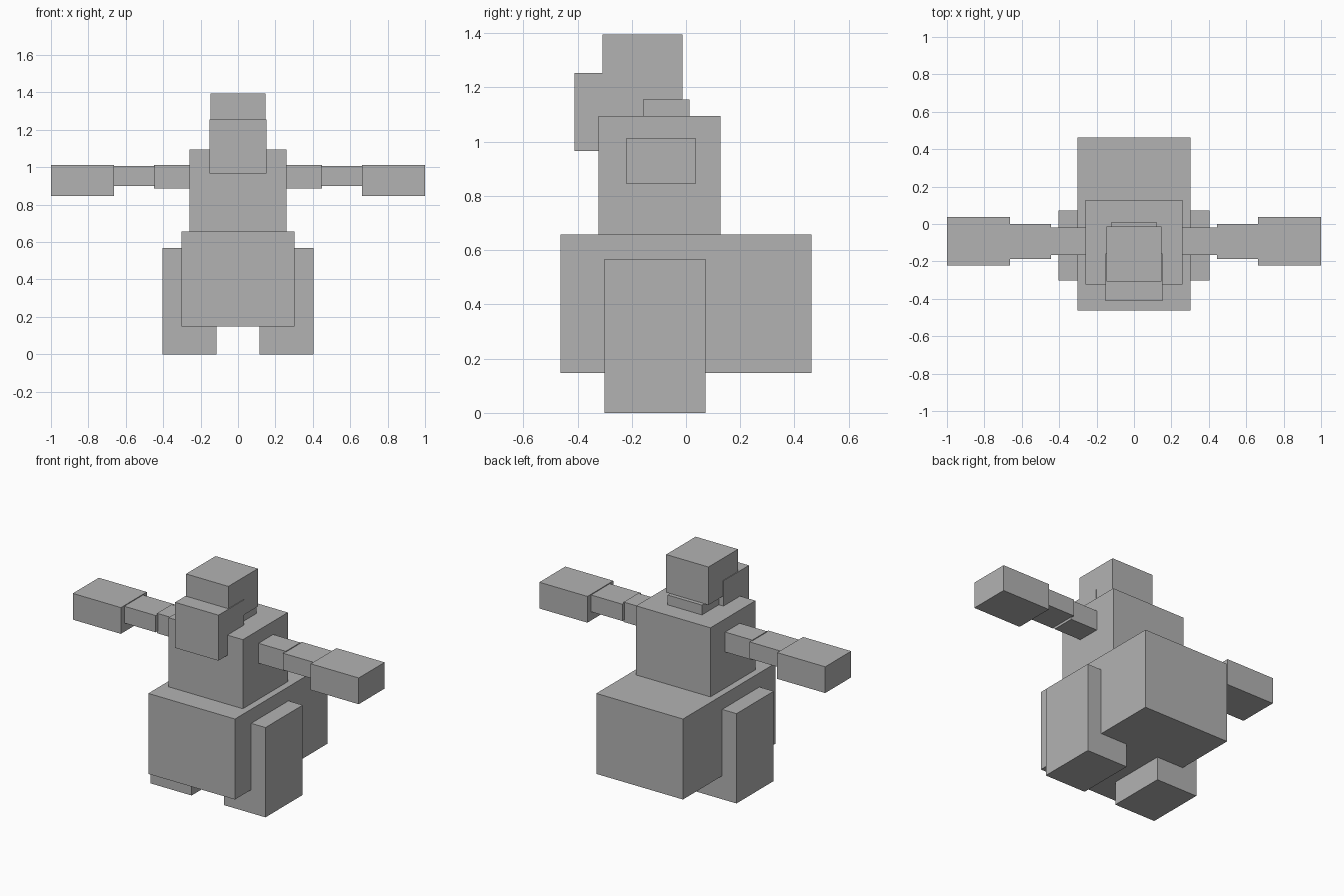
import bpy
from mathutils import Matrix, Vector

cube = bpy.data.objects.get("Cube")
if cube:
    bpy.data.objects.remove(cube, do_unlink=True)

import bmesh

# Single flat grey
grey = bpy.data.materials.new("grey")
grey.use_nodes = True
colour = (0.45, 0.45, 0.45, 1.0)
grey.diffuse_color = colour
grey.node_tree.nodes["Principled BSDF"].inputs["Base Color"].default_value = colour


def box(name, x, y, z):
    """Add a box spanning the given (min, max) ranges."""
    size = [b - a for a, b in (x, y, z)]
    centre = Vector([(a + b) / 2 for a, b in (x, y, z)])
    bm = bmesh.new()
    bmesh.ops.create_cube(bm, size=1.0, matrix=Matrix.Diagonal((*size, 1.0)))
    mesh = bpy.data.meshes.new(name)
    bm.to_mesh(mesh)
    bm.free()
    mesh.materials.append(grey)
    obj = bpy.data.objects.new(name, mesh)
    obj.location = centre
    bpy.context.collection.objects.link(obj)
    return obj


def pair(name, x, y, z):
    """Add a box on the left (+x) and its mirror on the right."""
    box("left_" + name, x, y, z)
    box("right_" + name, (-x[1], -x[0]), y, z)


# Body
box("hips", (-0.303, 0.303), (-0.463, 0.463), (0.148, 0.657))
box("torso", (-0.26, 0.26), (-0.323, 0.127), (0.657, 1.094))

# Head
box("neck", (-0.12, 0.12), (-0.161, 0.012), (1.05, 1.156))
box("head", (-0.148, 0.148), (-0.308, -0.013), (1.155, 1.395))
box("snout", (-0.152, 0.152), (-0.412, -0.157), (0.966, 1.254))

# Legs
pair("leg", (0.114, 0.403), (-0.301, 0.071), (0.0, 0.568))

# Arms
pair("upper_arm", (0.257, 0.45), (-0.166, -0.02), (0.885, 1.011))
pair("forearm", (0.445, 0.67), (-0.187, 0.0), (0.9, 1.006))
pair("hand", (0.664, 1.0), (-0.222, 0.037), (0.845, 1.011))
